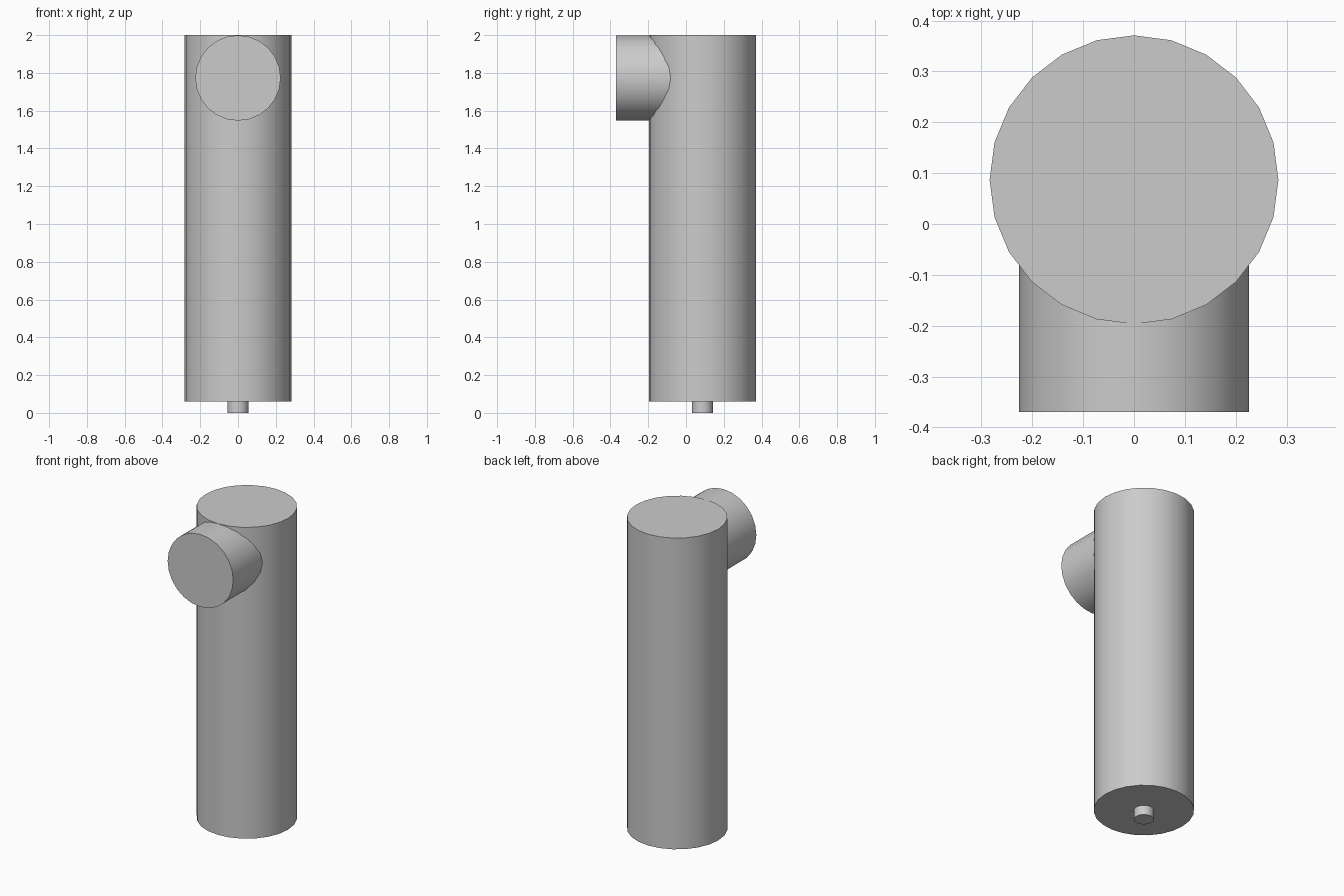
import bpy
import math

default_cube = bpy.data.objects.get("Cube")
if default_cube:
    bpy.data.objects.remove(default_cube, do_unlink=True)

# Single grey finish
grey = bpy.data.materials.new("plain_grey")
grey.use_nodes = True
colour = (0.6, 0.6, 0.6, 1)
grey.diffuse_color = colour
grey.node_tree.nodes["Principled BSDF"].inputs["Base Color"].default_value = colour

AXIS_Y = 0.087


def cylinder(name, radius, length, centre, rotation=(0, 0, 0)):
    bpy.ops.mesh.primitive_cylinder_add(
        vertices=24, radius=radius, depth=length, location=centre, rotation=rotation)
    part = bpy.context.object
    part.name = name
    part.data.materials.append(grey)
    bpy.ops.object.shade_smooth_by_angle(angle=math.radians(30))
    return part


# Upright body
cylinder("body", 0.284, 1.94, (0, AXIS_Y, 1.03))

# Short round head, running into the body from the front
cylinder("head", 0.226, 0.457, (0, AXIS_Y - 0.2285, 1.773), (math.pi / 2, 0, 0))

# Small pin under the body
cylinder("bottom_pin", 0.056, 0.08, (0, AXIS_Y, 0.04))
